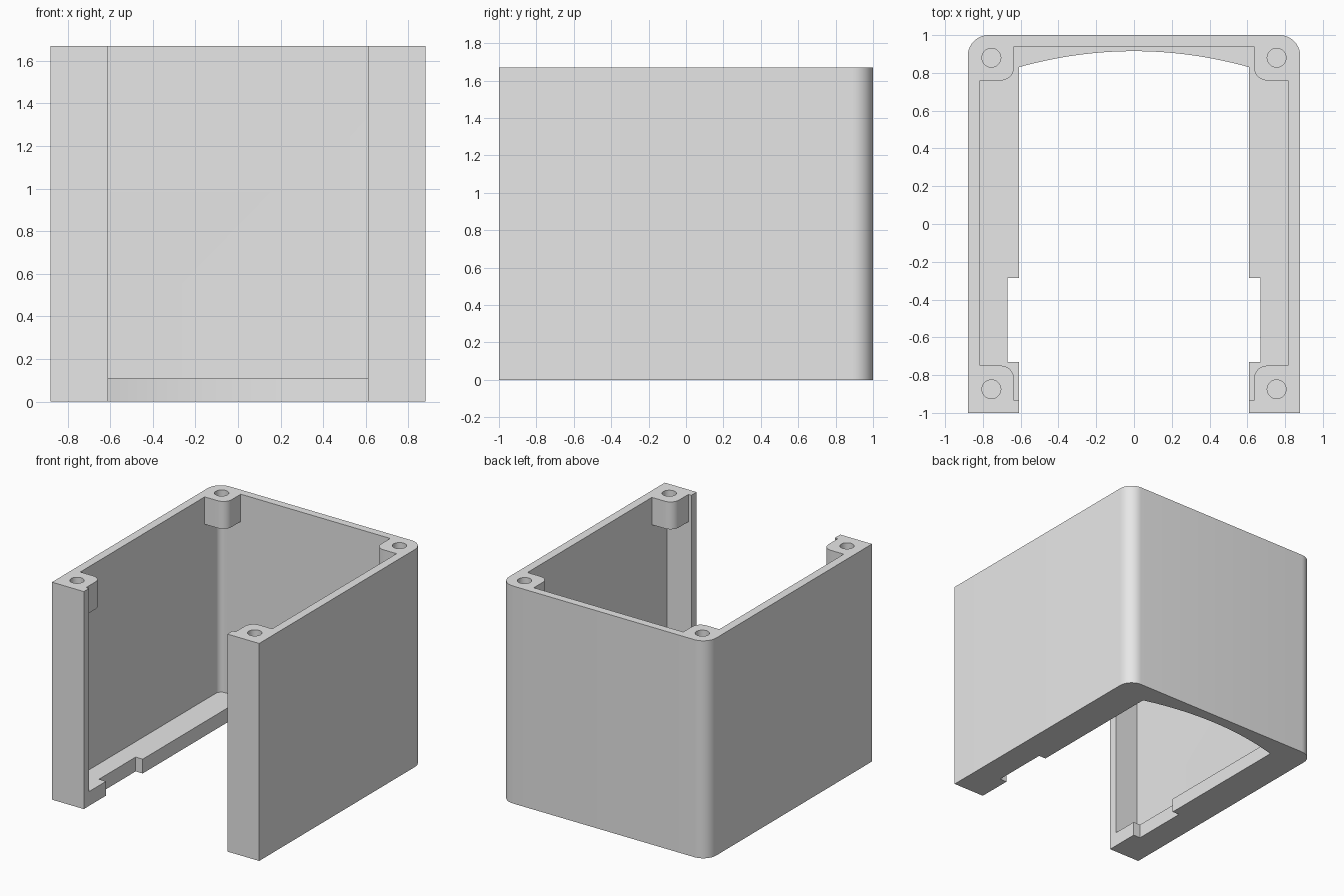
import bpy, bmesh, math

if "Cube" in bpy.data.objects:
    bpy.data.objects.remove(bpy.data.objects["Cube"], do_unlink=True)

HEIGHT = 1.67
FLOOR = 0.11
BOSS_BASE = HEIGHT - 0.21
HALF_W, WALL_X, GAP_X, NOTCH_X, BOSS_X = 0.88, 0.815, 0.61, 0.67, 0.635
BACK_IN, FRONT_IN = 0.94, -0.935

grey = bpy.data.materials.new("light grey")
grey.use_nodes = True
COLOUR = (0.8, 0.8, 0.8, 1)
grey.diffuse_color = COLOUR
grey.node_tree.nodes["Principled BSDF"].inputs["Base Color"].default_value = COLOUR


def arc(cx, cy, r, start, end, steps=10):
    """Points along a circular arc, angles in degrees."""
    angles = [math.radians(start + (end - start) * i / steps) for i in range(steps + 1)]
    return [(cx + r * math.cos(a), cy + r * math.sin(a)) for a in angles]


def mirrored(half):
    """Close a right-hand outline with its reflection."""
    return half + [(-x, y) for x, y in reversed(half) if x > 1e-6]


def prism(name, outline, z0, z1):
    bm = bmesh.new()
    face = bm.faces.new([bm.verts.new((x, y, z0)) for x, y in outline])
    top = bmesh.ops.extrude_face_region(bm, geom=[face])["geom"]
    verts = [v for v in top if isinstance(v, bmesh.types.BMVert)]
    bmesh.ops.translate(bm, vec=(0, 0, z1 - z0), verts=verts)
    bmesh.ops.recalc_face_normals(bm, faces=bm.faces)
    mesh = bpy.data.meshes.new(name)
    bm.to_mesh(mesh)
    bm.free()
    mesh.materials.append(grey)
    obj = bpy.data.objects.new(name, mesh)
    bpy.context.collection.objects.link(obj)
    return obj


def cut(target, cutter):
    """Subtract the cutter and remove it."""
    cutter.hide_render = True
    mod = target.modifiers.new("cut", "BOOLEAN")
    mod.operation = "DIFFERENCE"
    mod.solver = "EXACT"
    mod.object = cutter
    bpy.context.view_layer.objects.active = target
    bpy.ops.object.modifier_apply(modifier=mod.name)
    bpy.data.objects.remove(cutter, do_unlink=True)


# Outer block with rounded back corners
R = 0.11
housing = prism("housing_shell", mirrored(
    [(HALF_W, -1)] + arc(HALF_W - R, 1 - R, R, 0, 90)), 0, HEIGHT)

# Main cavity above the floor flange
r = R - 0.065
cut(housing, prism("cavity_cutter", mirrored(
    [(WALL_X, FRONT_IN)] + arc(WALL_X - r, BACK_IN - r, r, 0, 90)),
    FLOOR, BOSS_BASE))

# Upper cavity, leaving the four corner screw bosses
b = 0.07
upper = ([(BOSS_X, FRONT_IN)]
         + arc(BOSS_X + b, -0.75 - b, b, 180, 90) + [(WALL_X, -0.75)]
         + [(WALL_X, 0.76)] + arc(BOSS_X + b, 0.76 + b, b, 270, 180)
         + [(BOSS_X, BACK_IN)])
cut(housing, prism("upper_cavity_cutter", mirrored(upper), BOSS_BASE - 0.02, HEIGHT + 0.1))

# Open front and floor opening with side notches and a bowed back edge
bow = [(GAP_X * (1 - i / 16), 0.915 - 0.085 * (1 - i / 16) ** 2) for i in range(17)]
opening = [(GAP_X, -1.1), (GAP_X, -0.73), (NOTCH_X, -0.73),
           (NOTCH_X, -0.285), (GAP_X, -0.285)] + bow
cut(housing, prism("opening_cutter", mirrored(opening), -0.1, BOSS_BASE - 0.1))
cut(housing, prism("front_gap_cutter", [(-GAP_X, -1.1), (GAP_X, -1.1),
    (GAP_X, -0.85), (-GAP_X, -0.85)], FLOOR + 0.1, HEIGHT + 0.1))

# Screw holes through the bosses
for x in (-0.755, 0.755):
    for y in (-0.875, 0.88):
        cut(housing, prism("screw_hole_cutter", arc(x, y, 0.05, 0, 360, 32)[:-1],
                           BOSS_BASE - 0.05, HEIGHT + 0.1))

# Smooth the rounded corners while keeping edges crisp
bpy.ops.object.select_all(action="DESELECT")
housing.select_set(True)
bpy.context.view_layer.objects.active = housing
bpy.ops.object.shade_smooth_by_angle(angle=math.radians(30))
